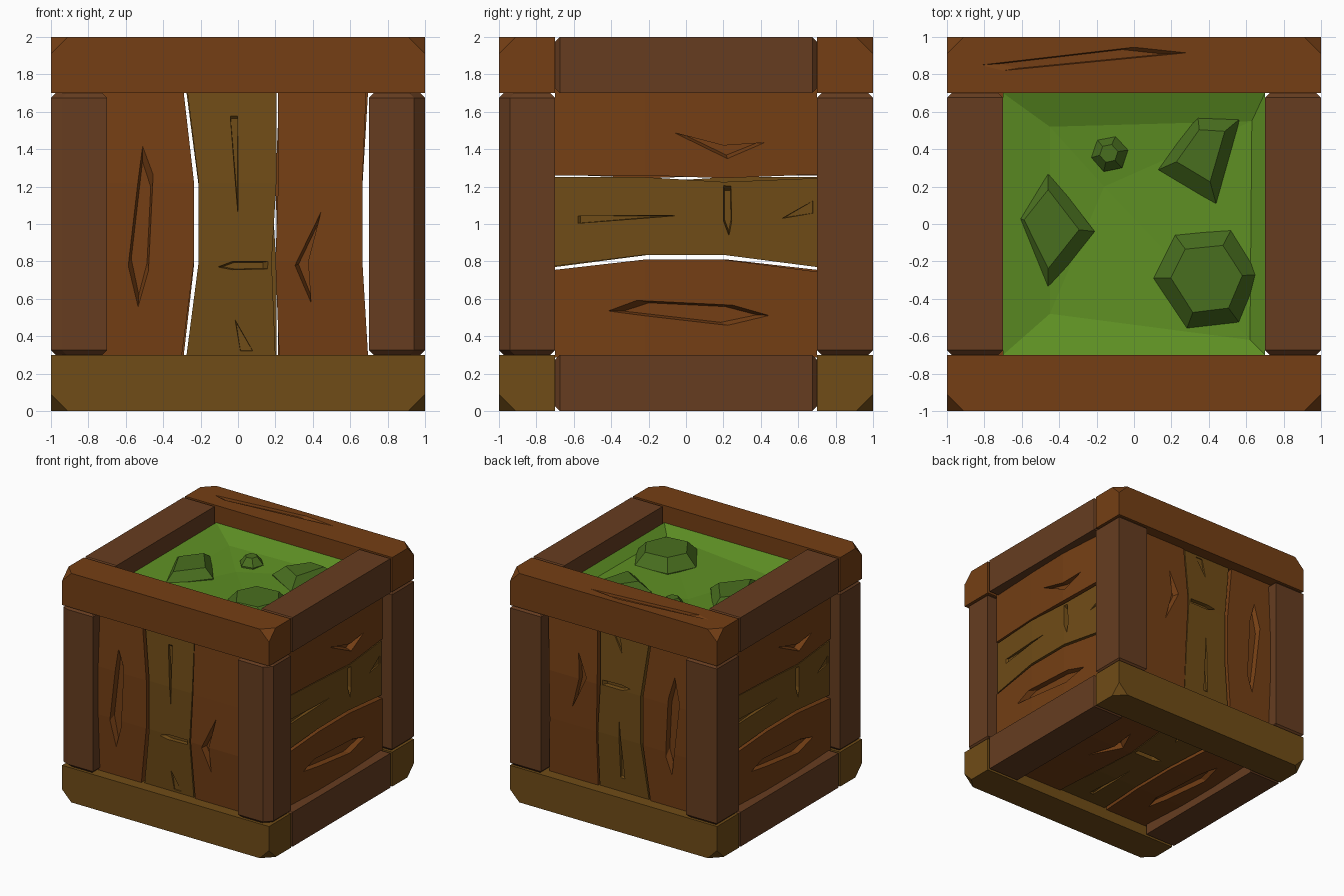
import bpy, bmesh, math
from mathutils import Matrix, Vector

if "Cube" in bpy.data.objects:
    bpy.data.objects.remove(bpy.data.objects["Cube"])


def mat(name, r, g, b):
    m = bpy.data.materials.new(name)
    m.diffuse_color = [(c / 255) ** 2.2 for c in (r, g, b)] + [1]
    m.use_nodes = True
    m.node_tree.nodes["Principled BSDF"].inputs["Base Color"].default_value = m.diffuse_color
    return m


ORANGE = mat("orange_wood", 116, 65, 27)
OLIVE = mat("olive_wood", 111, 77, 29)
DARK = mat("dark_wood", 102, 63, 37)
GRASS = mat("green_grass", 94, 142, 40)
MOSS = mat("mossy_rock", 74, 110, 36)
UP = Matrix.Translation((0, 0, 1))      # parts are modelled around the crate centre


def make(name, bm, m, matrix=UP):
    bmesh.ops.recalc_face_normals(bm, faces=bm.faces)
    me = bpy.data.meshes.new(name)
    bm.to_mesh(me)
    bm.free()
    if m:
        me.materials.append(m)
    ob = bpy.data.objects.new(name, me)
    bpy.context.collection.objects.link(ob)
    ob.matrix_world = matrix
    return ob


def loft(rings):
    """Closed solid through rings of equal point count."""
    bm = bmesh.new()
    vs = [[bm.verts.new(p) for p in r] for r in rings]
    n = len(vs[0])
    for a, b in zip(vs, vs[1:]):
        for i in range(n):
            bm.faces.new((a[i], a[(i + 1) % n], b[(i + 1) % n], b[i]))
    bm.faces.new(vs[0])
    bm.faces.new(vs[-1])
    return bm


def span(s):
    return (0.7, 1) if s > 0 else (-1, -0.7)


def bar(name, section, place, e=0.025):
    """Dark bar 1.4 long with chamfered ends; place(p, q, t) maps section and length."""
    inset = [(p + (e if abs(p) < 0.71 else -e) * math.copysign(1, p),
              q + (e if abs(q) < 0.71 else -e) * math.copysign(1, q)) for p, q in section]
    make(name, loft([[place(p, q, t) for p, q in s] for s, t in
                     ((inset, -0.7), (section, -0.7 + e), (section, 0.7 - e), (inset, 0.7))]), DARK)


def crack(ob, pts, place, depth):
    """Carve a tapered split; place(u, v, d) maps outline and depth to 3D."""
    cu = sum(p[0] for p in pts) / len(pts)
    cv = sum(p[1] for p in pts) / len(pts)
    ring = lambda s, d: [place(cu + (u - cu) * s, cv + (v - cv) * s, d) for u, v in pts]
    cutter = make("crack_cutter", loft([ring(1.2, -depth), ring(0.8, depth)]), None, ob.matrix_world)
    cutter.hide_render = True
    mod = ob.modifiers.new("crack", 'BOOLEAN')
    mod.object, mod.operation, mod.solver = cutter, 'DIFFERENCE', 'EXACT'
    bpy.context.view_layer.update()
    me = bpy.data.meshes.new_from_object(ob.evaluated_get(bpy.context.evaluated_depsgraph_get()))
    ob.modifiers.clear()
    ob.data = me
    bpy.data.objects.remove(cutter)


# Frame: long beams with clipped outer corners, cross beams and corner posts
for sa, side, end in ((-1, "left", "front"), (1, "right", "back")):
    for sb, level in ((-1, "bottom"), (1, "top")):
        (a0, a1), (b0, b1) = span(sa), span(sb)
        square = [(a0, b0), (a1, b0), (a1, b1), (a0, b1)]
        bm = loft([[(x, p, q) for p, q in square] for x in (-1, 1)])
        corners = [v for v in bm.verts if all(abs(c) > 0.99 for c in v.co)]
        bmesh.ops.bevel(bm, geom=corners, offset=0.09, segments=1, profile=0.5, affect='VERTICES')
        beam = make(f"{level}_beam_{end}", bm, ORANGE if sb > 0 else OLIVE)
        if sa > 0 and sb > 0:
            crack(beam, [(-0.82, 0.85), (0, 0.945), (0.28, 0.915), (-0.7, 0.82)],
                  lambda u, v, d: (u, v, 1 - d), 0.02)
        bar(f"{level}_cross_beam_{side}", square, lambda p, q, t: (p, t, q))
        # front posts have a chamfered outer corner, back posts are square
        post = square
        if sb < 0:
            post = [(0.7 * sa, -0.7), (sa, -0.7), (sa, -0.94 if sa > 0 else -0.98),
                    (0.94 * sa, -1), (0.7 * sa, -1)]
        bar(f"{side}_{'back' if sb > 0 else 'front'}_post", post, lambda p, q, t: (p, q, t))

# One wall of three warped planks: rows of (v, left, right, outer depth)
PLANKS = {
    "outer_plank_a": (ORANGE, [(-0.7, -0.76, -0.3, 0.905), (-0.2, -0.76, -0.235, 0.93),
                               (0.22, -0.76, -0.235, 0.93), (0.7, -0.76, -0.29, 0.905)]),
    "middle_plank": (OLIVE, [(-0.7, -0.275, 0.2, 0.895), (-0.2, -0.21, 0.18, 0.925),
                             (0.22, -0.21, 0.205, 0.925), (0.7, -0.27, 0.205, 0.895)]),
    "outer_plank_b": (ORANGE, [(-0.7, 0.22, 0.695, 0.905), (-0.2, 0.2, 0.665, 0.94),
                               (0.22, 0.215, 0.665, 0.93), (0.7, 0.215, 0.685, 0.905)]),
}
CRACKS = {
    "outer_plank_a": [[(-0.51, 0.43), (-0.455, 0.26), (-0.48, -0.25), (-0.535, -0.46), (-0.585, -0.22)]],
    "middle_plank": [[(-0.11, -0.23), (-0.03, -0.2), (0.16, -0.2), (0.16, -0.24), (-0.03, -0.245)],
                     [(-0.02, -0.5), (0.09, -0.69), (0.01, -0.69)],
                     [(-0.045, 0.6), (0, 0.6), (0, 0.05)]],
    "outer_plank_b": [[(0.44, 0.05), (0.375, -0.2), (0.39, -0.42), (0.31, -0.22)]],
}
RAISE = Matrix.Translation((0, 0, 0.045))
SIDE = Matrix(((0, -1, 0, 0), (0, 0, -1, 0), (1, 0, 0, 0), (0, 0, 0, 1)))
WALLS = {"back": Matrix.Rotation(math.pi, 4, 'X'), "right": RAISE @ SIDE,
         "left": RAISE @ Matrix.Rotation(math.pi, 4, 'Z') @ SIDE,
         "bottom": Matrix.Rotation(math.pi / 2, 4, 'X')}
for name, (m, rows) in PLANKS.items():
    rings = [[(l, -d, v), (r, -d, v), (r, -0.8, v), (l, -0.8, v)] for v, l, r, d in rows]
    plank = make("front_" + name, loft(rings), m)
    for pts in CRACKS[name]:
        crack(plank, pts, lambda u, v, d: (u, -0.925 + d, v), 0.035)
    for wall, rot in WALLS.items():
        dup = plank.copy()
        dup.name = f"{wall}_{name}"
        bpy.context.collection.objects.link(dup)
        dup.matrix_world = UP @ rot

# Grass bed: shallow dish inside the top frame
bm = bmesh.new()
rim = [bm.verts.new((x, y, 0.85)) for x, y in ((-0.7, -0.7), (0.7, -0.7), (0.7, 0.7), (-0.7, 0.7))]
bed = [bm.verts.new((x, y, 0.785)) for x, y in ((-0.45, -0.48), (0.62, -0.62), (0.63, 0.55), (-0.45, 0.52))]
mid = bm.verts.new((-0.16, 0.2, 0.755))
for i in range(4):
    j = (i + 1) % 4
    bm.faces.new((rim[i], rim[j], bed[j], bed[i]))
    bm.faces.new((bed[i], bed[j], mid))
make("grass_bed", bm, GRASS)

# Rocks: outline, tapered to a flat top
ROCKS = [
    ([(-0.46, 0.285), (-0.21, -0.04), (-0.46, -0.355), (-0.655, 0.04)], 0.66, 0.845),
    ([(0.34, 0.585), (0.575, 0.57), (0.44, 0.105), (0.13, 0.29)], 0.58, 0.86),
    ([(0.22, -0.06), (0.52, -0.03), (0.675, -0.27), (0.565, -0.53), (0.28, -0.565), (0.105, -0.29)], 0.67, 0.875),
    ([(-0.13 + 0.1 * math.cos(k * math.pi / 3 + 0.2), 0.375 + 0.1 * math.sin(k * math.pi / 3 + 0.2))
      for k in range(6)], 0.5, 0.835),
]
for i, (pts, s, top) in enumerate(ROCKS):
    c = sum((Vector(p) for p in pts), Vector((0, 0))) / len(pts)
    c += Vector((-0.01, 0.005))
    ring = lambda k, z: [(*(c + (Vector(p) - c) * k), z) for p in pts]
    make(f"rock_{i + 1}", loft([ring(1, 0.72), ring(1, 0.775), ring(s, top)]), MOSS)
